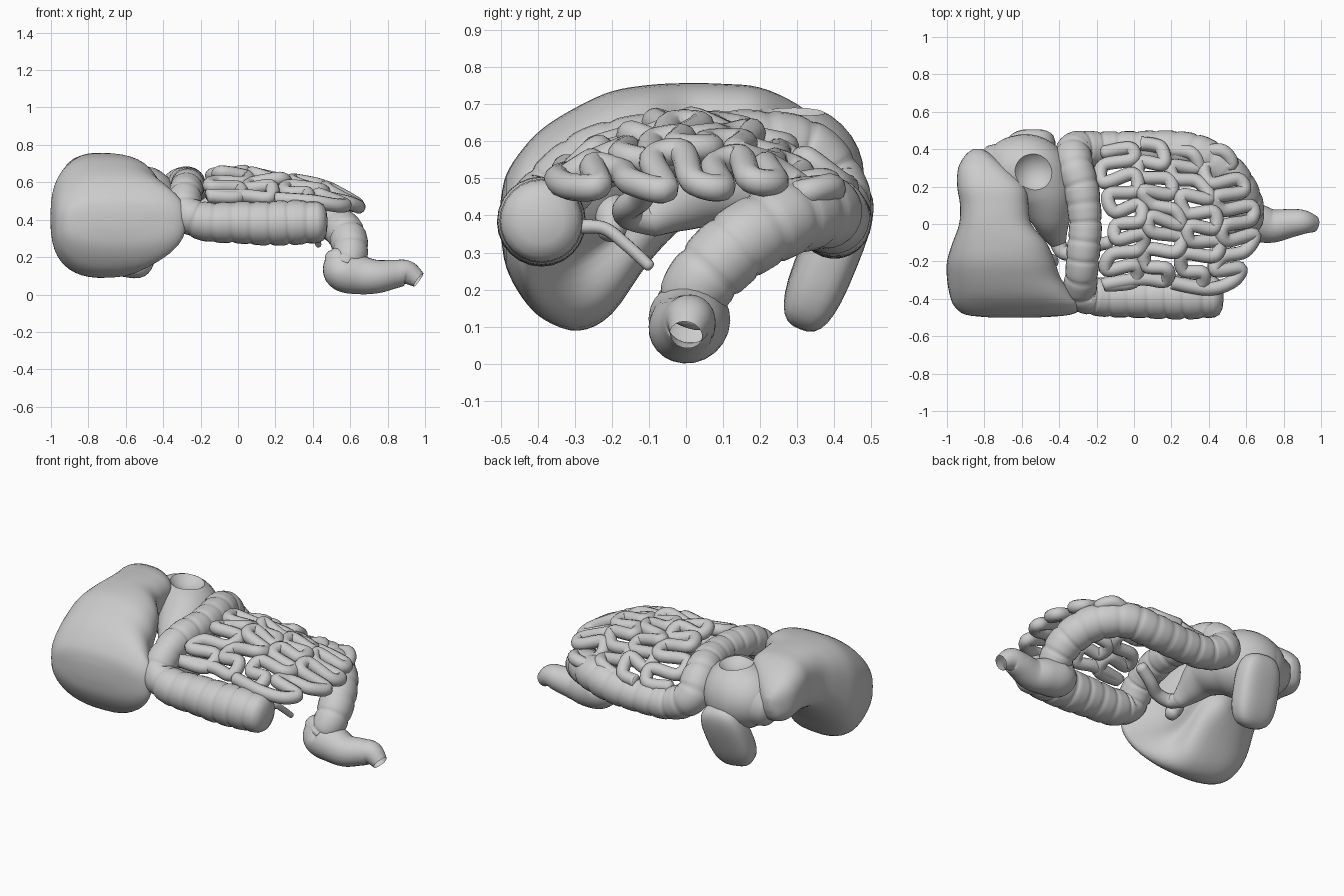
import bpy, bmesh, math, random
from mathutils import Vector

if "Cube" in bpy.data.objects:
    bpy.data.objects.remove(bpy.data.objects["Cube"])

random.seed(4)


def spline(pts, steps):
    """Catmull-Rom through tuples of any size."""
    out = []
    n = len(pts)
    for i in range(n - 1):
        a, b, c, d = pts[max(i - 1, 0)], pts[i], pts[i + 1], pts[min(i + 2, n - 1)]
        for s in range(steps):
            t = s / steps
            out.append([0.5 * (2 * q + (r - p) * t + (2 * p - 5 * q + 4 * r - w) * t * t
                               + (3 * q - p - 3 * r + w) * t ** 3)
                        for p, q, r, w in zip(a, b, c, d)])
    out.append(list(pts[-1]))
    return out


def loft(name, rings, caps=(True, True)):
    """Skin a list of equal closed rings."""
    bm = bmesh.new()
    vs = [[bm.verts.new(p) for p in ring] for ring in rings]
    n = len(vs[0])
    for a, b in zip(vs, vs[1:]):
        for j in range(n):
            k = (j + 1) % n
            bm.faces.new((a[j], a[k], b[k], b[j]))
    for use, ring in zip(caps, (vs[0], vs[-1])):
        if use:
            bm.faces.new(ring)
    bmesh.ops.recalc_face_normals(bm, faces=bm.faces)
    return finish(name, bm)


def finish(name, bm):
    for f in bm.faces:
        f.smooth = True
    me = bpy.data.meshes.new(name)
    bm.to_mesh(me)
    bm.free()
    ob = bpy.data.objects.new(name, me)
    bpy.context.collection.objects.link(ob)
    return ob


def tube(name, pts, steps=8, sides=16, fold=0, depth=0.0, round_ends=(True, True), blunt=.7):
    """Tube along (x, y, z, radius) points, optional pouches every 'fold' units."""
    path = spline(pts, steps)
    pos = [Vector(p[:3]) for p in path]
    n = len(pos)
    side = None
    rings, length = [], 0.0
    for i, p in enumerate(pos):
        tan = (pos[min(i + 1, n - 1)] - pos[max(i - 1, 0)]).normalized()
        if side is None:
            side = tan.orthogonal()
        side = (side - tan * side.dot(tan)).normalized()
        up = tan.cross(side)
        if i:
            length += (p - pos[i - 1]).length
        r = path[i][3]
        if fold:
            r *= 1 - depth * (1 - abs(math.sin(math.pi * (length / fold + .4)))) ** 3

        def ring(off, rad):
            return [p + tan * off + (side * math.cos(a) + up * math.sin(a)) * rad
                    for a in (2 * math.pi * j / sides for j in range(sides))]
        dome = [(blunt, 0.12), (blunt * .87, 0.55), (blunt * .55, 0.86)]
        if i == 0 and round_ends[0]:
            rings += [ring(-o * r, q * r) for o, q in dome]
        rings.append(ring(0, r))
        if i == n - 1 and round_ends[1]:
            rings += [ring(o * r, q * r) for o, q in reversed(dome)]
    return loft(name, rings, round_ends)


# Liver: slices along y as (y, xmin, xmax, zmin, zmax, hollow)
slices = [(-.5, -.76, -.52, .35, .44, 0), (-.485, -.9, -.34, .26, .51, 0),
          (-.44, -.96, -.27, .175, .58, .05), (-.38, -.985, -.3, .115, .64, .2),
          (-.29, -1, -.36, .085, .695, .4), (-.2, -1, -.39, .13, .735, .48),
          (-.1, -.97, -.44, .27, .752, .45), (0, -.935, -.53, .37, .757, .35),
          (.1, -.93, -.55, .4, .755, .25), (.2, -.945, -.57, .42, .745, .2),
          (.3, -.94, -.67, .42, .7, .1), (.37, -.9, -.76, .45, .64, 0),
          (.4, -.86, -.81, .52, .59, 0)]
rings = []
for y, x0, x1, z0, z1, hollow in spline(slices, 4):
    ring = []
    for j in range(48):
        a = 2 * math.pi * j / 48
        c, s = math.cos(a), math.sin(a)
        c = math.copysign(abs(c) ** 0.75, c)
        s = math.copysign(abs(s) ** 0.75, s)
        d = (a + 0.5 + math.pi) % (2 * math.pi) - math.pi
        k = 1 - hollow * math.exp(-(d / 0.6) ** 2)
        ring.append(((x0 + x1) / 2 + c * k * (x1 - x0) / 2, y,
                     (z0 + z1) / 2 + s * k * (z1 - z0) / 2))
    rings.append(ring)
loft("liver", rings)

# Stomach with a round hollow where the gullet joins
stomach = tube("stomach", [(-.75, .31, .49, .12), (-.67, .3, .5, .175), (-.55, .27, .505, .2),
                           (-.48, .17, .505, .165), (-.45, .06, .48, .12),
                           (-.43, -.03, .43, .08), (-.41, -.09, .39, .05)], 8, 32)
bm = bmesh.new()
bmesh.ops.create_uvsphere(bm, u_segments=32, v_segments=16, radius=.13)
cutter = finish("gullet_cutter", bm)
cutter.location = (-.53, .28, .765)
cutter.hide_render = True
cutter.hide_viewport = True
mod = stomach.modifiers.new("gullet_hollow", 'BOOLEAN')
mod.operation = 'DIFFERENCE'
mod.object = cutter
bpy.context.view_layer.objects.active = stomach
stomach.select_set(True)
bpy.ops.object.modifier_apply(modifier=mod.name)
bpy.ops.object.shade_smooth_by_angle(angle=math.radians(35))
bpy.data.objects.remove(cutter)

# Spleen: rounded block leaning outwards
bm = bmesh.new()
bmesh.ops.create_cube(bm, size=2)
bmesh.ops.subdivide_edges(bm, edges=bm.edges[:], cuts=7, use_grid_fill=True)
for v in bm.verts:
    q = sum(abs(t) ** 3 for t in v.co) ** (1 / 3)
    v.co = v.co / q
    v.co = Vector((v.co.x * .135, v.co.y * .08, v.co.z * .21))
spleen = finish("spleen", bm)
spleen.location = (-.56, .385, .29)
spleen.rotation_euler = (math.radians(-22), math.radians(8), 0)

# Large bowel: rising, crossing and falling parts in one pouched tube
tube("colon", [(.43, -.39, .385, .11), (.3, -.39, .385, .12), (.15, -.39, .38, .118),
               (0, -.39, .385, .112), (-.17, -.39, .39, .105), (-.28, -.37, .44, .095),
               (-.28, -.27, .54, .088), (-.27, -.14, .58, .09), (-.26, 0, .59, .088),
               (-.28, .18, .59, .095), (-.32, .32, .56, .1), (-.31, .395, .46, .1),
               (-.18, .4, .39, .095), (0, .4, .38, .097), (.2, .4, .39, .1),
               (.36, .37, .41, .1), (.5, .27, .39, .102), (.58, .14, .32, .102),
               (.6, .04, .22, .095), (.57, 0, .15, .085)],
     14, 24, fold=.1, depth=.09, blunt=.45)

# Rectum, open at the far end
tube("rectum", [(.53, .01, .2, .07), (.56, .01, .13, .108), (.65, .005, .105, .104),
                (.74, -.01, .096, .09), (.84, .005, .11, .076), (.905, .01, .116, .065),
                (.965, 0, .078, .044)], 8, 24, round_ends=(True, False))

# Appendix
tube("appendix", [(.4, -.29, .37, .02), (.41, -.22, .365, .018),
                  (.42, -.16, .32, .017), (.43, -.1, .265, .016)], 8, 12)

# Gall bladder tucked under the liver, and the first bowel loop from the stomach
tube("gall_bladder", [(-.52, -.2, .46, .025), (-.47, -.2, .41, .045), (-.44, -.2, .36, .04)], 6, 16)
tube("duodenum", [(-.41, -.09, .39, .045), (-.38, -.15, .4, .04), (-.3, -.16, .42, .037),
                  (-.22, -.12, .45, .035), (-.14, -.1, .5, .035)], 8, 14)

# Small bowel: folded columns, warped and draped over a low dome
coil = []
rows = 10
flip = 1
for col in range(4):
    for r in range(rows):
        y = -.32 + .72 * r / (rows - 1)
        if col % 2 == 0:
            y = .08 - y
        for e in (-flip, flip):
            x = -.06 + .2 * col + e * .068 + random.uniform(-.015, .015)
            yy = y + random.uniform(-.012, .012)
            if x > 0:
                x *= 1 - 1.2 * yy * yy
            z = .64 - .4 * x * abs(x) - 1.1 * yy * yy * (1 - .7 * max(x, 0))
            z = max(.475, min(z, .64)) + random.uniform(-.02, .02)
            wx = x + .028 * math.sin(9 * yy + 2)
            wy = yy + .03 * math.sin(10 * x + 1) * (1 - abs(yy))
            coil.append((wx, wy, z, .037))
        flip = -flip
tube("small_intestine", coil, 7, 12)
